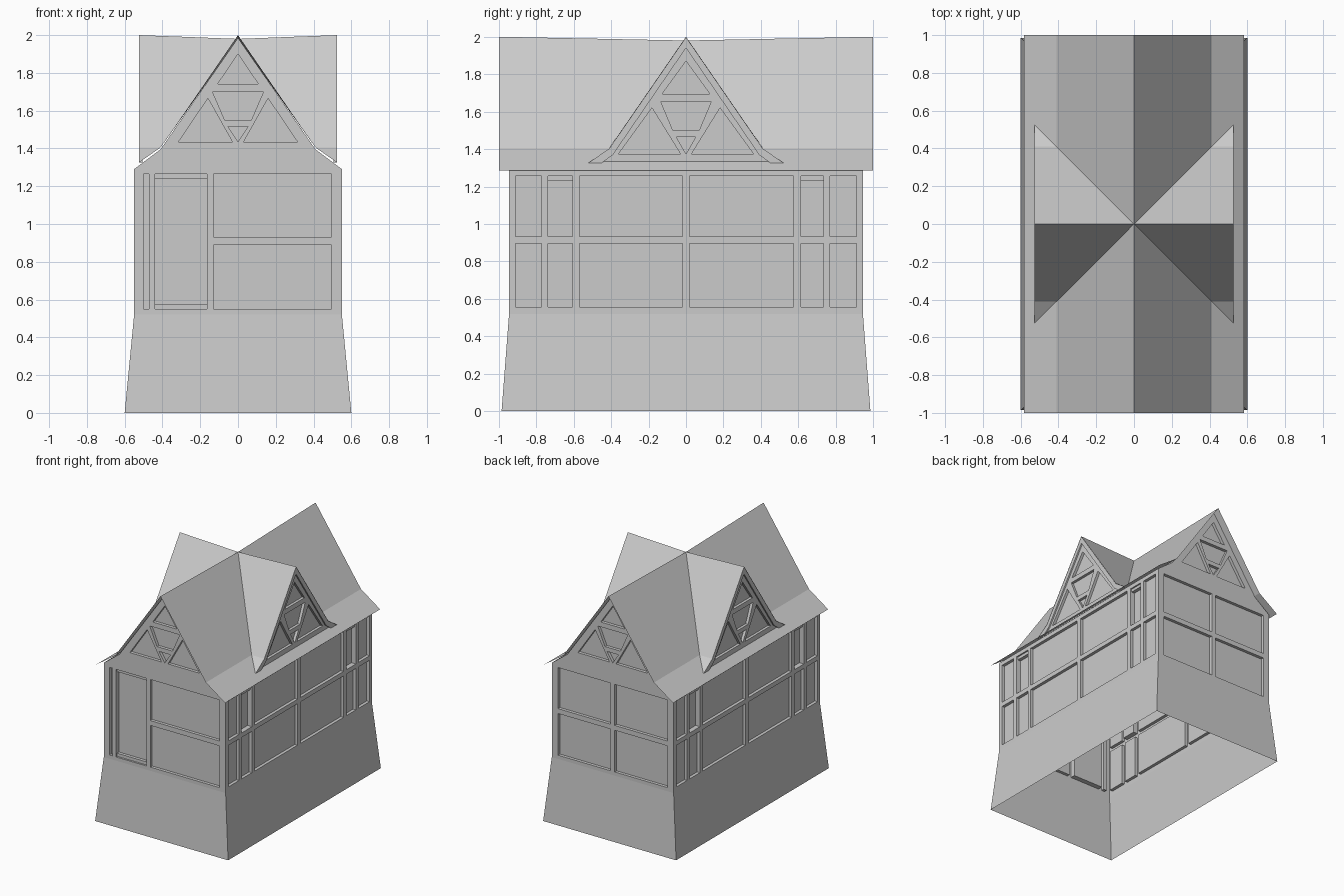
import bpy
from mathutils import Vector, Matrix
from mathutils.geometry import tessellate_polygon

if "Cube" in bpy.data.objects:
    bpy.data.objects.remove(bpy.data.objects["Cube"])

grey = bpy.data.materials.new("plain_grey")
grey.diffuse_color = (0.6, 0.6, 0.6, 1)
grey.use_nodes = True
grey.node_tree.nodes["Principled BSDF"].inputs["Base Color"].default_value = grey.diffuse_color


def make(name, verts, faces):
    me = bpy.data.meshes.new(name)
    me.from_pydata([tuple(v) for v in verts], [], faces)
    me.materials.append(grey)
    ob = bpy.data.objects.new(name, me)
    bpy.context.collection.objects.link(ob)
    return ob


def area(p):
    return sum(a[0] * b[1] - b[0] * a[1] for a, b in zip(p, p[1:] + p[:1]))


def ccw(p):
    p = list(p)
    return p if area(p) > 0 else p[::-1]


def rect(u0, u1, v0, v1):
    return [(u0, v0), (u1, v0), (u1, v1), (u0, v1)]


def mirrored(half):
    """Right-hand half outline, from bottom to the apex, made symmetric."""
    return half + [(-u, v) for u, v in half[::-1] if u > 0]


def wall(name, place, outline, panels, rails=()):
    """Flat wall with recessed panels; place maps (u, v, depth) to space."""
    loops = [ccw(outline)] + [ccw(p) for p, _ in panels]
    flat = [q for lp in loops for q in lp]
    verts = [place(u, v, 0) for u, v in flat]
    faces = []
    for t in tessellate_polygon([[Vector((u, v, 0)) for u, v in lp] for lp in loops]):
        t = list(t)
        faces.append(t if area([flat[i] for i in t]) > 0 else t[::-1])
    start = len(loops[0])
    for lp, (_, depth) in zip(loops[1:], panels):
        n, back = len(lp), len(verts)
        verts += [place(u, v, depth) for u, v in lp]
        for i in range(n):
            j = (i + 1) % n
            faces.append([start + i, start + j, back + j, back + i])
        faces.append(list(range(back, back + n)))
        start += n
    # thin rails sitting inside the recesses
    for u0, u1, v0, v1, d0, d1 in rails:
        b = len(verts)
        for d in (d0, d1):
            verts += [place(u, v, d) for u, v in rect(u0, u1, v0, v1)]
        faces.append([b, b + 1, b + 2, b + 3])
        for i in range(4):
            j = (i + 1) % 4
            faces.append([b + i, b + 4 + i, b + 4 + j, b + j])
    return make(name, verts, faces)


def truss(top, base, half, collar, tie, depth):
    """Gable panels left between the collar, the tie and the V braces."""
    slope = half / (top - base)
    cu = (top - collar) * slope
    vlow = collar - 0.04
    side = [(half, base), ((top - vlow + 0.035) * slope, vlow - 0.035), (0.03, base)]
    return [([(cu, collar), (0, top), (-cu, collar)], depth),
            ([(-0.135, vlow), (-0.07, tie + 0.035), (0.07, tie + 0.035), (0.135, vlow)], depth),
            ([(0, base), (0.052, tie), (-0.052, tie)], depth),
            (side, depth),
            ([(-u, v) for u, v in side], depth)]


D = 0.025
WX, WY, WB = 0.55, 0.945, 0.52   # wall half sizes and wall bottom

# flared base, open underneath
corners = [(-1, -1), (1, -1), (1, 1), (-1, 1)]
make("flared_base",
     [(sx * 0.6, sy * 0.985, 0) for sx, sy in corners]
     + [(sx * WX, sy * WY, WB) for sx, sy in corners],
     [[i, (i + 1) % 4, 4 + (i + 1) % 4, 4 + i] for i in range(4)])

# end walls with gables
gable = mirrored([(WX, WB), (WX, 1.29), (0.41, 1.395), (0, 1.985)])
rows = [(0.55, 0.89), (0.93, 1.265)]
gable_panels = truss(1.90, 1.435, 0.315, 1.74, 1.515, D)

front_panels = [(rect(-0.13, 0.495, a, b), D) for a, b in rows]
front_panels += [(rect(-0.50, -0.47, 0.55, 1.265), D),
                 (rect(-0.44, -0.165, 0.55, 1.265), 0.04)]
door_rails = [(-0.44, -0.165, 0.55, 0.575, 0.015, 0.04),
              (-0.44, -0.165, 1.24, 1.265, 0.015, 0.04)]
wall("front_wall", lambda u, v, d: (u, d - WY, v), gable,
     front_panels + gable_panels, door_rails)

back_panels = [(rect(c, e, a, b), D) for a, b in rows
               for c, e in ((-0.495, -0.018), (0.018, 0.495))]
wall("back_wall", lambda u, v, d: (-u, WY - d, v), gable, back_panels + gable_panels)

# long side walls, with small windows in two upper cells
columns = [(-0.91, -0.772), (-0.738, -0.605), (-0.57, -0.018),
           (0.018, 0.575), (0.613, 0.735), (0.77, 0.91)]
side_panels, lintels = [], []
for a, b in ((0.557, 0.895), (0.932, 1.257)):
    for i, (c, e) in enumerate(columns):
        window = a > 0.9 and i in (1, 4)
        side_panels.append((rect(c, e, a, b), 0.04 if window else D))
        if window:
            lintels.append((c, e, 1.233, b, 0.012, 0.04))
side_outline = rect(-WY, WY, WB, 1.29)

# cross gable walls and their bargeboards
dormer = mirrored([(0.45, 1.325), (0.50, 1.33), (0.41, 1.395), (0, 1.985)])
dormer_panels = truss(1.87, 1.375, 0.36, 1.695, 1.465, 0.022)
outer = mirrored([(0.522, 1.326), (0.41, 1.403), (0, 1.998)])
inner = mirrored([(0.45, 1.326), (0.39, 1.37), (0, 1.94)])

for name, s in (("right", 1), ("left", -1)):
    wall(name + "_wall", lambda u, v, d: (s * (WX - d), s * u, v),
         side_outline, side_panels, lintels)
    wall(name + "_cross_gable", lambda u, v, d: (s * (0.512 - d), s * u, v),
         dormer, dormer_panels)
    n = len(outer)
    verts = [(s * x, s * u, v) for x in (0.524, 0.505)
             for ring in (outer, inner) for u, v in ring]
    faces = []
    for i in range(n - 1):
        faces.append([i, i + 1, n + i + 1, n + i])               # face
        faces.append([n + i, n + i + 1, 3 * n + i + 1, 3 * n + i])  # underside
    make(name + "_bargeboard", verts, faces)

# thin crossed roof, one quarter mirrored four ways
K, E = 1.405, 1.285
quarter = [(0, -1, 2), (0.41, -1, K), (0.41, -0.41, K), (0, 0, 1.98),
           (0.583, -1, E), (0.583, 0, E), (0.41, 0, K),
           (0.525, 0, 2), (0.525, -0.41, K), (0.525, -0.525, 1.325)]
quarter_faces = [[0, 1, 2, 3], [1, 4, 5, 6, 2], [3, 2, 8, 7], [2, 9, 8]]
verts, faces = [], []
for sx, sy in corners:
    b = len(verts)
    verts += [(sx * x, sy * y, z) for x, y, z in quarter]
    for k, f in enumerate(quarter_faces):
        up = [b + i for i in f]
        p = [verts[i] for i in up]
        faces.append(up if area(p) > 0 else up[::-1])
make("crossed_roof", verts, faces)
